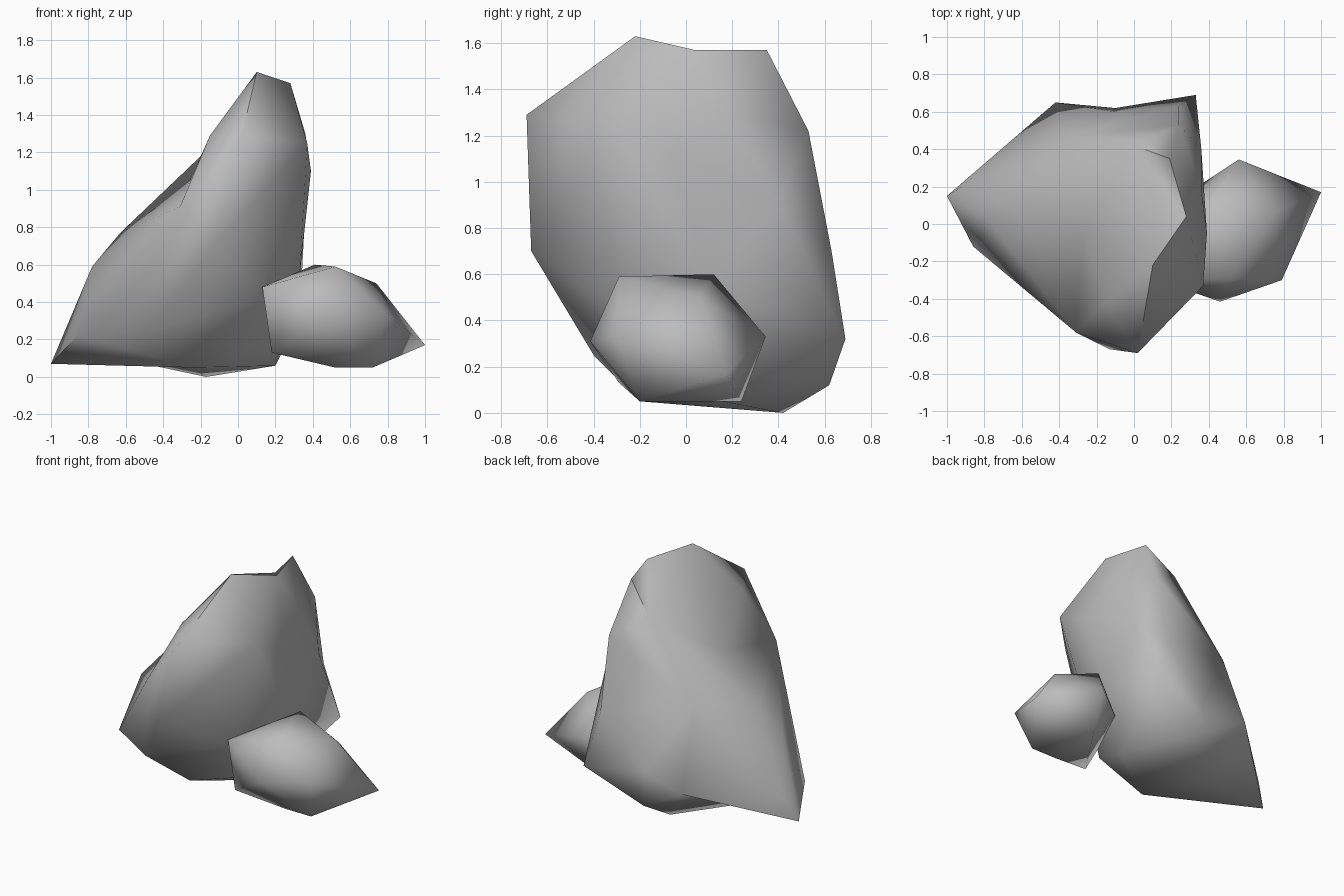
import bpy, bmesh, math
from mathutils import Vector

cube = bpy.data.objects.get("Cube")
if cube:
    bpy.data.objects.remove(cube, do_unlink=True)

# Single stone material
stone = bpy.data.materials.new("stone_grey")
stone.use_nodes = True
colour = (0.5, 0.5, 0.5, 1)
stone.diffuse_color = colour
bsdf = stone.node_tree.nodes["Principled BSDF"]
bsdf.inputs["Base Color"].default_value = colour
bsdf.inputs["Roughness"].default_value = 0.9


def turn_edge(bm, a, b):
    """Turn the diagonal between two neighbouring triangles so it joins a and b."""
    if bm.edges.get((a, b)):
        return
    for e in bm.edges:
        if {v for f in e.link_faces for v in f.verts} - set(e.verts) == {a, b}:
            bmesh.ops.rotate_edges(bm, edges=[e], use_ccw=False)
            return


def rock(name, corners, centre, roundness, ridges=()):
    """Skin the corners: wrap them while inflated towards a ball, then restore
    their places, so that hollow corners keep their faces too."""
    bm = bmesh.new()
    verts = []
    for c in corners:
        offset = Vector(c) - Vector(centre)
        verts.append(bm.verts.new(offset * offset.length ** -roundness))
    bmesh.ops.convex_hull(bm, input=verts)
    for v, c in zip(verts, corners):
        v.co = c
    for a, b in ridges:
        turn_edge(bm, verts[a], verts[b])
    loose = [v for v in bm.verts if not v.link_faces]
    bmesh.ops.delete(bm, geom=loose, context='VERTS')
    bmesh.ops.recalc_face_normals(bm, faces=bm.faces[:])
    mesh = bpy.data.meshes.new(name)
    bm.to_mesh(mesh)
    bm.free()
    mesh.materials.append(stone)
    ob = bpy.data.objects.new(name, mesh)
    bpy.context.collection.objects.link(ob)
    bpy.ops.object.select_all(action='DESELECT')
    ob.select_set(True)
    bpy.context.view_layer.objects.active = ob
    bpy.ops.object.shade_smooth_by_angle(angle=math.radians(72))


# Tall leaning boulder, corners listed from the crest down to the foot
rock("large_boulder", [
    (0.10, -0.22, 1.63), (0.28, 0.04, 1.57), (0.19, 0.35, 1.57),
    (0.00, 0.42, 1.37), (0.02, -0.69, 1.29), (-0.15, -0.42, 1.29),
    (0.36, 0.18, 1.30), (0.24, 0.53, 1.22), (0.37, -0.33, 1.25),
    (0.39, -0.05, 1.10), (0.36, 0.40, 0.90), (-0.31, -0.58, 0.91),
    (-0.27, -0.05, 1.02), (-0.39, 0.46, 0.85), (-0.63, 0.07, 0.77),
    (0.24, 0.63, 0.70), (-0.13, -0.67, 0.70), (-0.78, 0.02, 0.59),
    (0.33, 0.10, 0.55), (0.14, -0.25, 0.42), (-0.10, 0.60, 0.35),
    (-0.42, 0.65, 0.30), (0.33, 0.69, 0.32), (-0.86, -0.12, 0.22),
    (-0.92, 0.20, 0.22), (-0.46, -0.40, 0.25), (0.16, -0.17, 0.17),
    (-0.10, 0.62, 0.12), (-1.00, 0.15, 0.07), (-0.50, 0.20, 0.07),
    (-0.24, -0.20, 0.05), (0.20, 0.10, 0.06), (-0.17, 0.42, 0.00),
], centre=(-0.05, 0.0, 0.72), roundness=0.85,
    # crest, side gully, back rim and foot
    ridges=[(1, 3), (0, 3), (3, 14), (12, 14), (12, 5), (12, 11), (12, 3),
            (11, 14), (14, 17), (3, 13), (3, 7), (13, 20), (3, 20), (21, 29)])

# Small stone resting against its side
rock("small_stone", [
    (0.41, 0.12, 0.60), (0.52, -0.29, 0.59), (0.13, -0.30, 0.48),
    (0.74, 0.06, 0.50), (0.79, -0.30, 0.34), (0.56, 0.345, 0.33),
    (0.46, -0.415, 0.31), (1.00, 0.17, 0.17), (0.18, -0.29, 0.13),
    (0.72, -0.20, 0.05), (0.55, 0.24, 0.05), (0.52, -0.20, 0.05),
    (0.34, 0.20, 0.28), (0.15, 0.00, 0.40),
], centre=(0.5, 0.0, 0.32), roundness=0.1)
